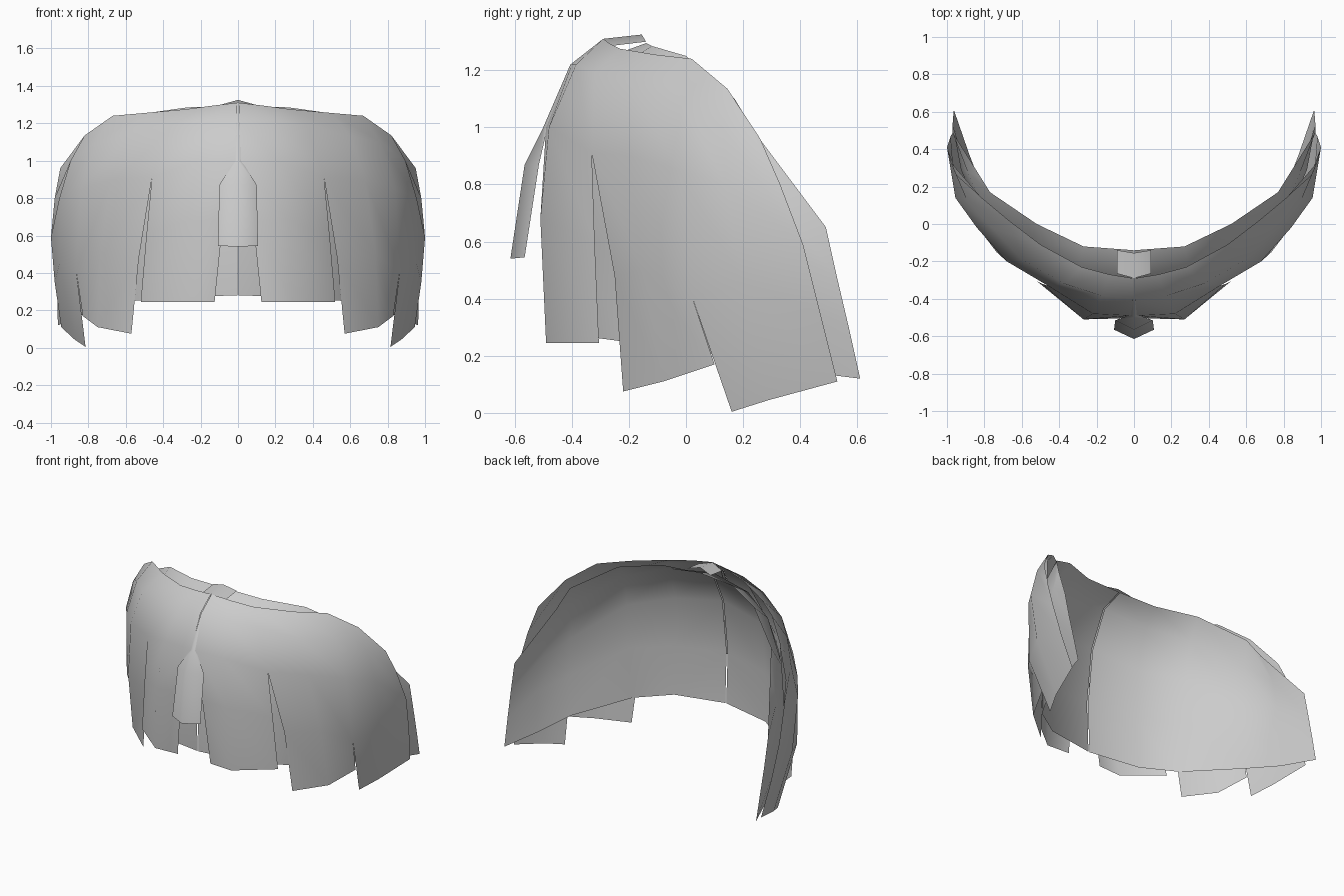
import bpy, bmesh
from math import radians


def sheet(name, *patches):
    """Mirrored thin sheet: patches of equal-length columns (top to bottom), welded where they share points."""
    bm = bmesh.new()
    for columns in patches:
        grid = [[bm.verts.new(p) for p in col] for col in columns]
        for a, b in zip(grid, grid[1:]):
            for i in range(len(a) - 1):
                bm.faces.new((a[i], a[i + 1], b[i + 1], b[i]))
    bmesh.ops.remove_doubles(bm, verts=bm.verts[:], dist=0.0005)
    me = bpy.data.meshes.new(name)
    bm.to_mesh(me)
    bm.free()
    ob = bpy.data.objects.new(name, me)
    bpy.context.collection.objects.link(ob)
    m = ob.modifiers.new("mirror", 'MIRROR')
    m.merge_threshold = 0.001
    bpy.ops.object.select_all(action='DESELECT')
    ob.select_set(True)
    bpy.context.view_layer.objects.active = ob
    bpy.ops.object.shade_smooth_by_angle(angle=radians(60))
    return ob


# front panel beside the centre slit
front = [
    [(.004, -.29, 1.31), (.006, -.40, 1.22), (.015, -.49, 1.0), (.08, -.505, .68), (.125, -.48, .245)],
    [(.13, -.27, 1.295), (.17, -.385, 1.22), (.22, -.48, 1.0), (.27, -.51, .68), (.29, -.49, .245)],
    [(.28, -.23, 1.275), (.37, -.32, 1.19), (.46, -.33, .91), (.49, -.32, .60), (.52, -.305, .245)],
]
# side panel, joined to the front panel above the slit
side = [
    [(.28, -.23, 1.275), (.37, -.32, 1.19), (.46, -.33, .91), (.53, -.25, .48), (.57, -.22, .075)],
    [(.50, -.11, 1.255), (.60, -.19, 1.13), (.68, -.20, .90), (.735, -.15, .50), (.75, -.08, .11)],
    [(.67, .02, 1.24), (.76, -.02, 1.10), (.84, -.02, .85), (.865, .02, .41), (.83, .10, .17)],
]
# rear panel, joined to the side panel above the slit
rear = [
    [(.67, .02, 1.24), (.76, -.02, 1.10), (.84, -.02, .85), (.865, .02, .41), (.815, .16, .004)],
    [(.82, .145, 1.135), (.895, .13, 1.0), (.955, .14, .80), (.955, .20, .45), (.875, .29, .045)],
    [(.95, .26, .96), (.98, .33, .80), (1.0, .41, .59), (.98, .47, .35), (.945, .53, .11)],
]
sheet("outer_panels", front, side, rear)

# inner lining that shows behind the slits and past the top and rear edges
sheet("lining", [
    [(.004, -.14, 1.295), (.004, -.29, 1.24), (.004, -.405, 1.0), (.004, -.45, .63), (.004, -.435, .28)],
    [(.27, -.12, 1.285), (.30, -.25, 1.20), (.33, -.355, .95), (.34, -.385, .60), (.35, -.37, .27)],
    [(.52, .0, 1.25), (.55, -.11, 1.14), (.58, -.185, .90), (.585, -.185, .60), (.56, -.22, .25)],
    [(.77, .17, 1.10), (.81, .10, .95), (.83, .07, .70), (.83, .10, .45), (.79, .14, .2)],
    [(.82, .25, .97), (.89, .28, .80), (.925, .29, .60), (.92, .32, .40), (.88, .37, .15)],
    [(.895, .37, .81), (.97, .49, .65), (.97, .53, .47), (.967, .57, .30), (.963, .61, .12)],
])

# ridged centre tab hanging over the front slit
sheet("centre_tab", [
    [(0, -.29, 1.31), (0, -.405, 1.22), (0, -.50, 1.0), (0, -.565, .87), (0, -.615, .54)],
    [(.008, -.28, 1.305), (.008, -.395, 1.21), (.02, -.485, 1.0), (.10, -.515, .87), (.107, -.565, .545)],
])

# small ridged pad capping the top of the centre line
sheet("top_pad", [
    [(0, -.155, 1.325), (0, -.29, 1.31)],
    [(.09, -.14, 1.30), (.09, -.265, 1.285)],
])
